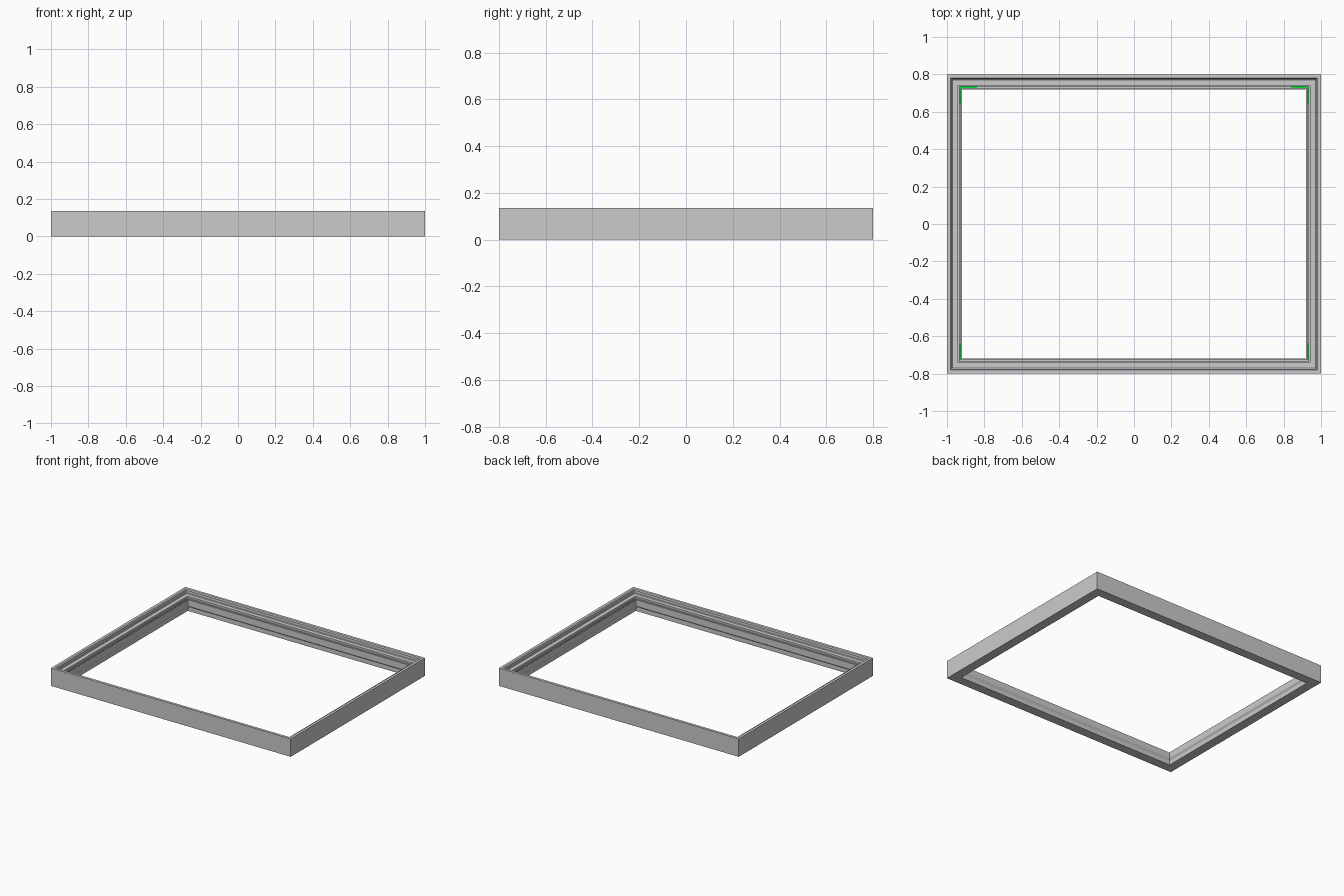
import bpy, bmesh

if "Cube" in bpy.data.objects:
    bpy.data.objects.remove(bpy.data.objects["Cube"])

HX, HY = 1.0, 0.8


def sweep_frame(name, profile):
    """Mitred rectangular frame; profile = closed loop of (inset, z)."""
    bm = bmesh.new()
    rings = [[bm.verts.new((sx * (HX - d), sy * (HY - d), z)) for d, z in profile]
             for sx, sy in ((-1, -1), (1, -1), (1, 1), (-1, 1))]
    n = len(profile)
    for k in range(4):
        a, b = rings[k], rings[(k + 1) % 4]
        for i in range(n):
            j = (i + 1) % n
            bm.faces.new((a[i], b[i], b[j], a[j]))
    bmesh.ops.recalc_face_normals(bm, faces=bm.faces)
    me = bpy.data.meshes.new(name)
    bm.to_mesh(me)
    bm.free()
    ob = bpy.data.objects.new(name, me)
    bpy.context.collection.objects.link(ob)
    return ob


# Moulded frame: outer wall, stepped rebate, shallow groove, inner lip
sweep_frame("frame", [
    (0, 0), (0, 0.135), (0.02, 0.135), (0.026, 0.128), (0.026, 0.108),
    (0.03, 0.104), (0.06, 0.104), (0.06, 0.09), (0.066, 0.09),
    (0.066, 0.075), (0.073, 0.075), (0.073, 0.09), (0.08, 0.09),
    (0.08, 0.045), (0.07, 0.03), (0.07, 0.0)])

# Green corner strips lying in the groove
green = bpy.data.materials.new("green")
green.diffuse_color = (0.0, 0.8, 0.05, 1)
green.use_nodes = True
green.node_tree.nodes["Principled BSDF"].inputs["Base Color"].default_value = green.diffuse_color


def strip(name, x, y, lx, ly):
    bpy.ops.mesh.primitive_cube_add(size=1, location=(x, y, 0.078))
    ob = bpy.context.object
    ob.name = name
    ob.scale = (lx, ly, 0.006)
    ob.data.materials.append(green)


for sx in (-1, 1):
    strip("back_corner_strip", sx * 0.885, 0.7305, 0.09, 0.007)
    for sy in (-1, 1):
        strip("side_corner_strip", sx * 0.9305, sy * 0.685, 0.007, 0.09)
